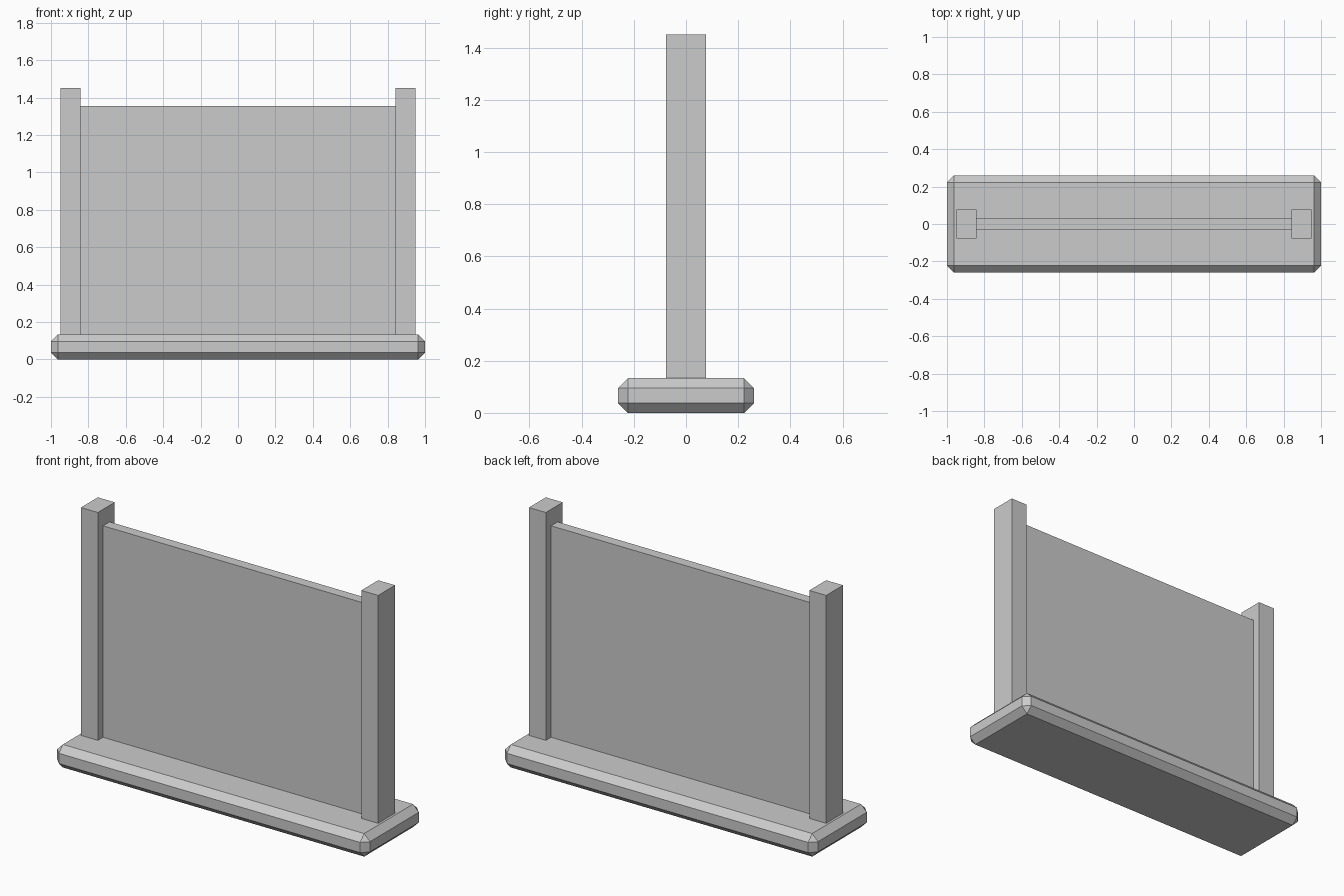
import bpy

cube = bpy.data.objects.get("Cube")
if cube:
    bpy.data.objects.remove(cube, do_unlink=True)

# Single light grey finish
grey = bpy.data.materials.new("light_grey")
grey.use_nodes = True
colour = (0.6, 0.6, 0.6, 1)
grey.diffuse_color = colour
grey.node_tree.nodes["Principled BSDF"].inputs["Base Color"].default_value = colour


def box(name, x, y, z):
    """Box spanning the (min, max) pairs x, y and z."""
    spans = (x, y, z)
    bpy.ops.mesh.primitive_cube_add(size=1, location=[(a + b) / 2 for a, b in spans])
    obj = bpy.context.object
    obj.name = name
    obj.scale = [b - a for a, b in spans]
    bpy.ops.object.transform_apply(location=False, rotation=False, scale=True)
    obj.data.materials.append(grey)
    return obj


BASE_TOP = 0.133

# Plinth with chamfered edges
base = box("base", (-1, 1), (-0.26, 0.26), (0, BASE_TOP))
chamfer = base.modifiers.new("chamfer", "BEVEL")
chamfer.width = 0.037
chamfer.segments = 1

# Upright panel
box("panel", (-0.842, 0.842), (-0.03, 0.03), (BASE_TOP, 1.355))

# Square posts at both ends
box("left_post", (0.842, 0.95), (-0.077, 0.077), (BASE_TOP, 1.45))
box("right_post", (-0.95, -0.842), (-0.077, 0.077), (BASE_TOP, 1.45))
